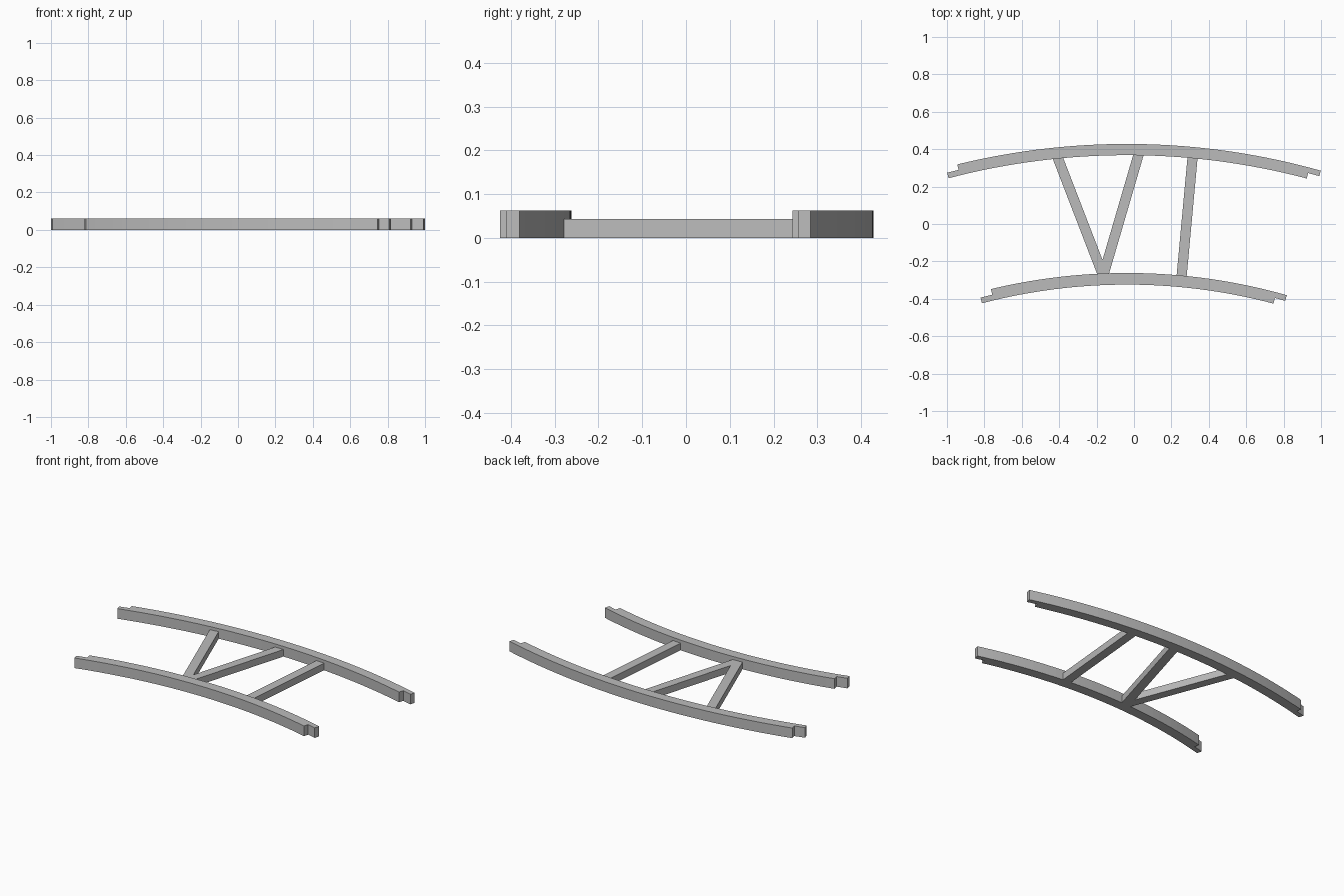
import bpy, bmesh
from math import sin, cos, radians
from mathutils import Vector

cube = bpy.data.objects.get("Cube")
if cube:
    bpy.data.objects.remove(cube, do_unlink=True)

CENTRE = Vector((-0.037, -3.392))   # shared centre of both arcs
RAIL_H, STRUT_H = 0.062, 0.043
STRUT_W = 0.054
STEPS = 32

grey = bpy.data.materials.new("plain grey")
grey.use_nodes = True
colour = (0.5, 0.5, 0.5, 1)
grey.diffuse_color = colour
grey.node_tree.nodes["Principled BSDF"].inputs["Base Color"].default_value = colour


def extrude_outline(name, points, height):
    """Closed flat outline raised from the ground into a solid."""
    bm = bmesh.new()
    face = bm.faces.new([bm.verts.new((p[0], p[1], 0)) for p in points])
    raised = bmesh.ops.extrude_face_region(bm, geom=[face])["geom"]
    bmesh.ops.translate(bm, vec=(0, 0, height),
                        verts=[g for g in raised if isinstance(g, bmesh.types.BMVert)])
    bmesh.ops.recalc_face_normals(bm, faces=bm.faces)
    mesh = bpy.data.meshes.new(name)
    bm.to_mesh(mesh)
    bm.free()
    mesh.materials.append(grey)
    obj = bpy.data.objects.new(name, mesh)
    bpy.context.collection.objects.link(obj)
    return obj


def arc(radius, start, end):
    """Points along an arc, angles in degrees from +y towards +x."""
    angles = [radians(start + (end - start) * i / STEPS) for i in range(STEPS + 1)]
    return [CENTRE + radius * Vector((sin(a), cos(a))) for a in angles]


def rail(name, inner, outer, left_tip, left_step, right_step, right_tip):
    """Curved rail with half-lap ends: inner half at left, outer half at right."""
    mid = (inner + outer) / 2
    outline = arc(outer, left_step, right_tip)
    outline += [arc(mid, right_tip, right_step)[i] for i in (0, -1)]
    outline += arc(inner, right_step, left_tip)
    outline += [arc(mid, left_tip, left_step)[i] for i in (0, -1)]
    extrude_outline(name, outline, RAIL_H)


def strut(name, start, end):
    """Straight bar between two points, buried slightly in the rails."""
    a, b = Vector(start), Vector(end)
    along = (b - a).normalized()
    side = Vector((-along.y, along.x)) * STRUT_W / 2
    a, b = a - along * 0.02, b + along * 0.02
    extrude_outline(name, [a - side, b - side, b + side, a + side], STRUT_H)


# Curved rails
rail("back_rail", 3.76, 3.82, -14.7, -13.75, 14.8, 15.73)
rail("front_rail", 3.068, 3.13, -14.65, -13.45, 14.78, 15.83)

# Cross struts
strut("left_diagonal_strut", (-0.171, -0.26), (-0.405, 0.347))
strut("middle_diagonal_strut", (-0.16, -0.26), (0.024, 0.37))
strut("right_strut", (0.255, -0.275), (0.313, 0.355))
